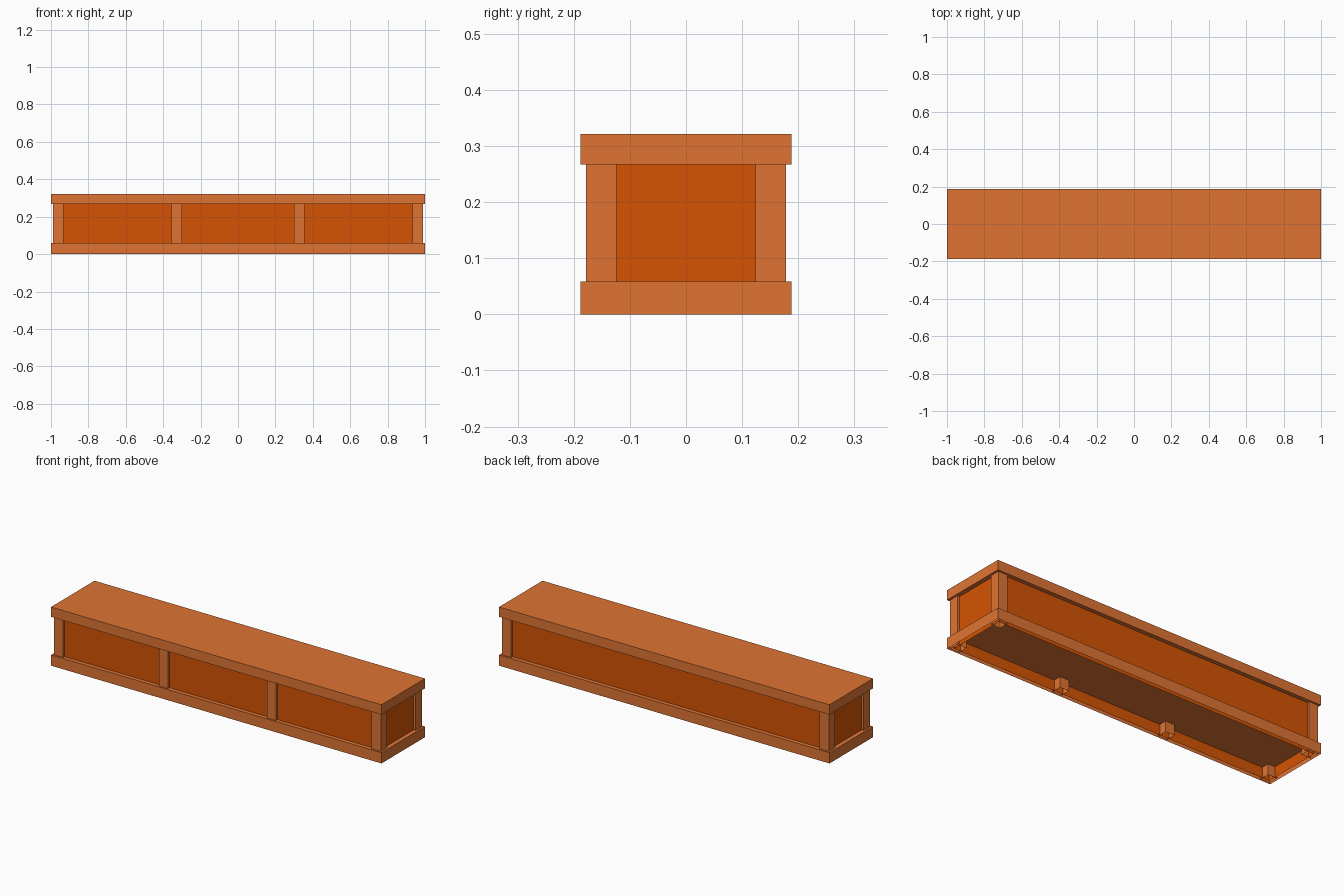
import bpy, bmesh
from mathutils import Vector

if "Cube" in bpy.data.objects:
    bpy.data.objects.remove(bpy.data.objects["Cube"])


def material(name, rgb):
    m = bpy.data.materials.new(name)
    m.diffuse_color = (*rgb, 1)
    m.use_nodes = True
    m.node_tree.nodes["Principled BSDF"].inputs["Base Color"].default_value = m.diffuse_color
    return m


LIGHT = material("light_wood", (0.74, 0.175, 0.034))
PANEL = material("orange_panel_wood", (0.66, 0.087, 0.001))


def box(name, lo, hi, mat, open_bottom=False, open_top=False):
    """Box between two corners, optionally left open below or above."""
    lo, hi = Vector(lo), Vector(hi)
    bm = bmesh.new()
    bmesh.ops.create_cube(bm, size=1)
    bm.normal_update()
    gone = [f for f in bm.faces if (open_bottom and f.normal.z < -0.5)
            or (open_top and f.normal.z > 0.5)]
    bmesh.ops.delete(bm, geom=gone, context="FACES")
    for v in bm.verts:
        v.co = Vector((v.co[i] * (hi[i] - lo[i]) + (hi[i] + lo[i]) / 2 for i in range(3)))
    me = bpy.data.meshes.new(name)
    bm.to_mesh(me)
    bm.free()
    me.materials.append(mat)
    ob = bpy.data.objects.new(name, me)
    bpy.context.collection.objects.link(ob)
    return ob


X, Y = 1.0, 0.188          # outer half sizes
PX, PY = 0.989, 0.1785     # outer faces of the posts
POST = 0.055
RECESS = 0.013             # panels sit behind the post faces
BASE, LID, TOP = 0.0585, 0.267, 0.321

# Lid slab and hollow base tray, open underneath
box("lid", (-X, -Y, LID), (X, Y, TOP), LIGHT)
box("base", (-X, -Y, 0), (X, Y, BASE), LIGHT, open_bottom=True)

# Panel walls running down inside the base
CX, CY = PX - RECESS, PY - RECESS
box("panel_walls", (-CX, -CY, 0), (CX, CY, LID), PANEL, open_bottom=True, open_top=True)


def post(name, x, y):
    h = POST / 2
    box(name, (x - h, y - h, 0), (x + h, y + h, LID), LIGHT, open_bottom=True, open_top=True)


# Corner posts
for s, side in ((-1, "front"), (1, "back")):
    for t, end in ((-1, "left"), (1, "right")):
        post(f"{side}_{end}_post", t * (PX - POST / 2), s * (PY - POST / 2))

# Two middle posts on the front only
for t, end in ((-1, "left"), (1, "right")):
    post(f"front_middle_{end}_post", t * 0.327, -(PY - POST / 2))
